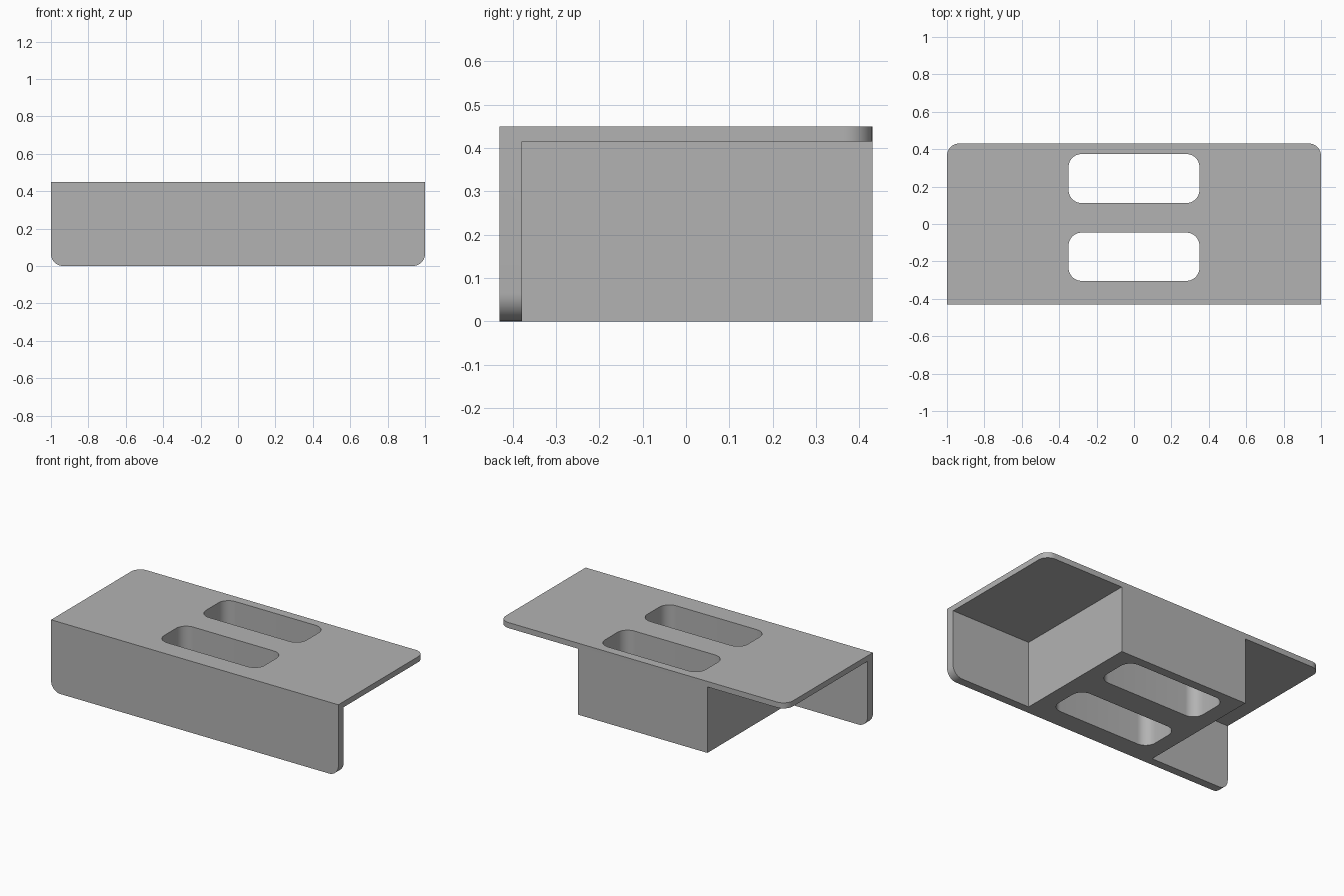
import bpy, bmesh, math
from mathutils import Vector

cube = bpy.data.objects.get("Cube")
if cube:
    bpy.data.objects.remove(cube, do_unlink=True)

# Main sizes
HALF_X, HALF_Y, TOP = 1.0, 0.43, 0.45
WALL_BACK, SHELF_UNDER = -0.378, 0.415
CORNER = 0.065

grey = bpy.data.materials.new("plain grey")
grey.use_nodes = True
colour = (0.45, 0.45, 0.45, 1)
grey.diffuse_color = colour
grey.node_tree.nodes["Principled BSDF"].inputs["Base Color"].default_value = colour


def make_object(name, bm):
    bmesh.ops.recalc_face_normals(bm, faces=bm.faces)
    mesh = bpy.data.meshes.new(name)
    bm.to_mesh(mesh)
    bm.free()
    mesh.materials.append(grey)
    obj = bpy.data.objects.new(name, mesh)
    bpy.context.collection.objects.link(obj)
    return obj


def extrude_outline(points, offset):
    bm = bmesh.new()
    face = bm.faces.new([bm.verts.new(p) for p in points])
    moved = bmesh.ops.extrude_face_region(bm, geom=[face])["geom"]
    verts = [v for v in moved if isinstance(v, bmesh.types.BMVert)]
    bmesh.ops.translate(bm, verts=verts, vec=Vector(offset))
    return bm


def round_edges(bm, rule, radius):
    edges = [e for e in bm.edges if rule(*[v.co for v in e.verts])]
    bmesh.ops.bevel(bm, geom=edges, offset=radius, segments=10,
                    profile=0.5, affect='EDGES')


def box(name, x, y0, y1, z0, z1, radius=0):
    outline = [(-x, y0, z0), (x, y0, z0), (x, y1, z0), (-x, y1, z0)]
    bm = extrude_outline(outline, (0, 0, z1 - z0))
    if radius:
        round_edges(bm, lambda a, b: abs(a.z - b.z) > 0.01, radius)
    return make_object(name, bm)


def combine(target, tool, operation):
    mod = target.modifiers.new(operation.lower(), 'BOOLEAN')
    mod.operation = operation
    mod.solver = 'EXACT'
    mod.object = tool
    tool.hide_render = True


# L-shaped bracket: top shelf and front wall, rounded at the free corners
section = [(-HALF_Y, 0), (WALL_BACK, 0), (WALL_BACK, SHELF_UNDER),
           (HALF_Y, SHELF_UNDER), (HALF_Y, TOP), (-HALF_Y, TOP)]
bm = extrude_outline([(-HALF_X, y, z) for y, z in section], (2 * HALF_X, 0, 0))
round_edges(bm, lambda a, b: abs(a.x - b.x) < 0.01 and (
    max(a.z, b.z) < 0.01 or min(a.y, b.y) > HALF_Y - 0.01), CORNER)
bracket = make_object("slotted_bracket", bm)

# Solid centre block, let into the bracket
helpers = [box("centre_block", 0.45, -0.40, HALF_Y, 0, 0.43)]
combine(bracket, helpers[0], 'UNION')

# Two rounded slots straight through shelf and block
for label, y0, y1 in (("front", -0.304, -0.046), ("back", 0.112, 0.374)):
    helpers.append(box(label + "_slot_cutter", 0.35, y0, y1, -0.1, 0.6, 0.07))
    combine(bracket, helpers[-1], 'DIFFERENCE')

# Apply the cuts and drop the helpers
graph = bpy.context.evaluated_depsgraph_get()
bracket_mesh = bpy.data.meshes.new_from_object(bracket.evaluated_get(graph))
bracket.modifiers.clear()
bracket.data = bracket_mesh
for helper in helpers:
    bpy.data.objects.remove(helper, do_unlink=True)

# Smooth rounded corners, sharp edges elsewhere
bpy.ops.object.select_all(action='DESELECT')
bracket.select_set(True)
bpy.context.view_layer.objects.active = bracket
bpy.ops.object.shade_smooth_by_angle(angle=math.radians(30))
